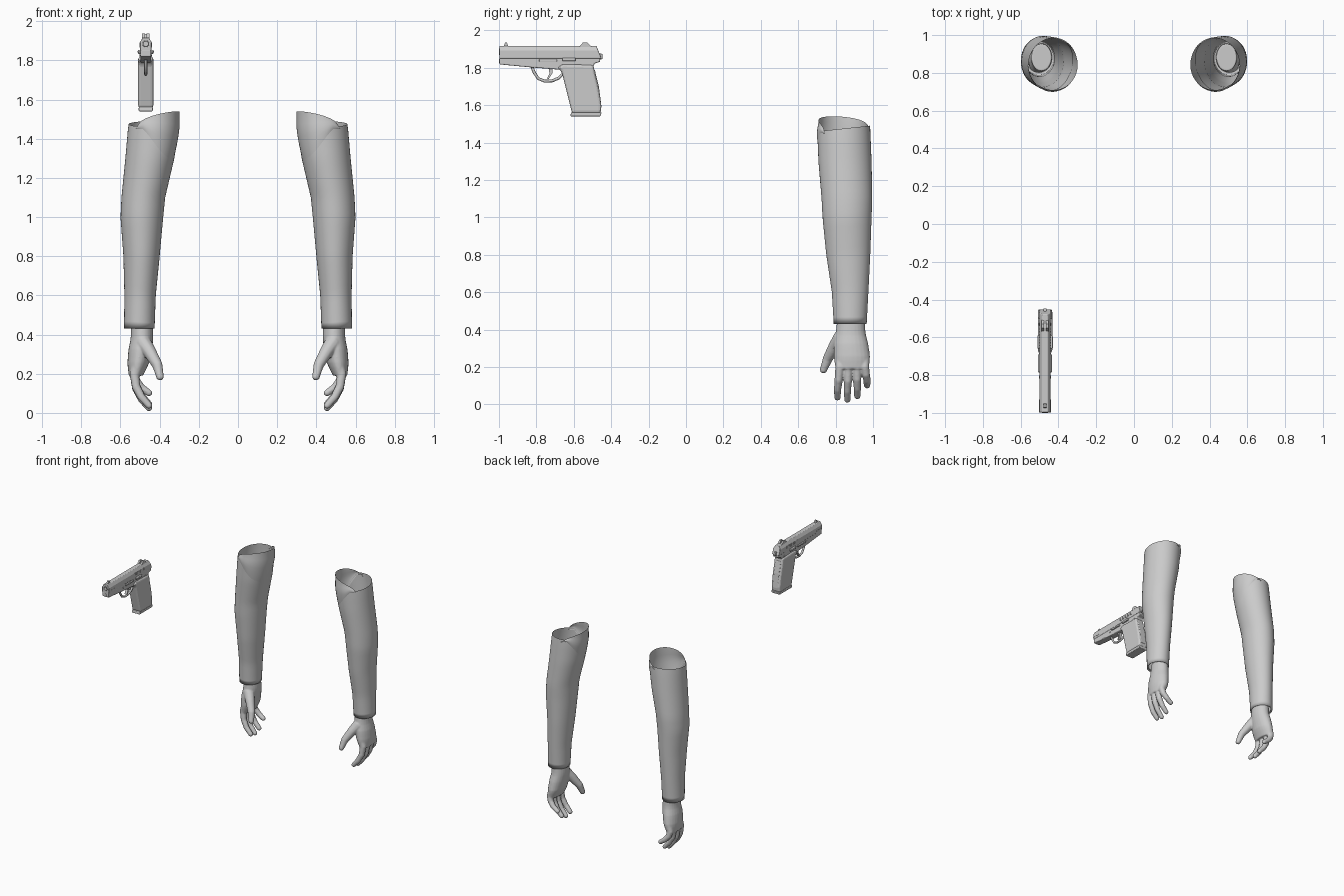
import bpy, bmesh
from math import sin, cos, pi, radians
from mathutils import Vector, Matrix

if "Cube" in bpy.data.objects:
    bpy.data.objects.remove(bpy.data.objects["Cube"])

grey = bpy.data.materials.new("plain_grey")
grey.use_nodes = True
grey.diffuse_color = (0.6, 0.6, 0.6, 1)
grey.node_tree.nodes["Principled BSDF"].inputs["Base Color"].default_value = (0.6, 0.6, 0.6, 1)
GX = -0.471  # pistol centre line


def finish(name, bm, smooth=None, bevel=0, mirror=False, blend=False):
    if smooth != "open":
        bmesh.ops.recalc_face_normals(bm, faces=bm.faces)
    mesh = bpy.data.meshes.new(name)
    bm.to_mesh(mesh)
    bm.free()
    mesh.materials.append(grey)
    ob = bpy.data.objects.new(name, mesh)
    bpy.context.collection.objects.link(ob)
    if smooth:
        mesh.shade_smooth()
    if blend:
        m = ob.modifiers.new("blend", "REMESH")
        m.mode, m.voxel_size, m.use_smooth_shade = "VOXEL", 0.005, True
        m = ob.modifiers.new("soften", "SMOOTH")
        m.iterations = 5
    if bevel:
        m = ob.modifiers.new("bevel", "BEVEL")
        m.width, m.segments, m.limit_method = bevel, 3, "ANGLE"
    if mirror:
        m = ob.modifiers.new("mirror", "MIRROR")
        m.use_mirror_merge = False
    return ob


def section(table, z):
    """Interpolated x0, x1, y0, y1 of a cross-section at height z."""
    z = min(max(z, table[0][0]), table[-1][0])
    for a, b in zip(table, table[1:]):
        if z <= b[0]:
            t = (z - a[0]) / (b[0] - a[0])
            return [p + (q - p) * t for p, q in zip(a[1:], b[1:])]


def skin(bm, table, lo, hi, rows, a0=0, a1=360, cols=48, swell=lambda t: 1):
    """Tube wall between two edge curves, following the section table."""
    grid = []
    for i in range(rows + 1):
        ring = []
        for j in range(cols + 1 if a1 - a0 < 360 else cols):
            a = radians(a0 + (a1 - a0) * j / cols)
            z = lo(a) + (hi(a) - lo(a)) * i / rows
            x0, x1, y0, y1 = section(table, z)
            s = swell(i / rows) / 2
            ring.append(bm.verts.new(((x0 + x1) / 2 + (x1 - x0) * s * cos(a),
                                      (y0 + y1) / 2 + (y1 - y0) * s * sin(a), z)))
        grid.append(ring)
    for low, up in zip(grid, grid[1:]):
        n = len(low)
        for j in range(n if a1 - a0 == 360 else n - 1):
            k = (j + 1) % n
            bm.faces.new((low[j], low[k], up[k], up[j]))
    return grid


# Sleeves: open tubes whose rim dips at the inner front
SLEEVE = [(0.43, .426, .582, .79, .966), (0.6, .42, .58, .78, .975), (0.8, .40, .585, .75, .985),
          (1.0, .382, .6, .73, .992), (1.1, .372, .595, .725, .996), (1.3, .325, .575, .708, .992),
          (1.45, .302, .562, .703, .986), (1.54, .296, .55, .708, .98)]


def rim(a):
    return 1.475 + 0.015 * sin(a) - 0.17 * max(0, cos(a - radians(205))) ** 1.1


bm = bmesh.new()
rings = skin(bm, SLEEVE, lambda a: 0.43, rim, 28)
hem = bmesh.ops.extrude_edge_only(bm, edges=[e for e in bm.edges if all(v in rings[0] for v in e.verts)])
for v in hem["geom"]:
    if isinstance(v, bmesh.types.BMVert):
        v.co.x, v.co.y, v.co.z = .504 + (v.co.x - .504) * .85, .878 + (v.co.y - .878) * .85, .437
finish("sleeves", bm, "open", mirror=True)

# Upper front panels rising above the sleeve rim
bm = bmesh.new()
skin(bm, SLEEVE, lambda a: rim(a) - 0.015,
     lambda a: 1.46 + 0.08 * max(0, cos((a - radians(205)) * 0.85)) ** 0.5, 8, 98, 312, 36,
     lambda t: 0.985 + 0.04 * sin(pi * min(1, t * 1.1)))
finish("upper_sleeve_panels", bm, "open", mirror=True)

# Hands: lofted palm with chains of spheres for the digits
PALM = [(0.19, .485, .558, .80, .975), (0.25, .455, .565, .79, .985), (0.32, .44, .56, .79, .975),
        (0.38, .432, .548, .80, .96), (0.46, .435, .545, .81, .955)]
bm = bmesh.new()
rings = skin(bm, PALM, lambda a: 0.19, lambda a: 0.46, 12, cols=24)
bm.faces.new(rings[0])
bm.faces.new(rings[-1])


def digit(path, r0, r1, steps=8):
    pts = [Vector(p) for p in path]
    total = (len(pts) - 1) * steps
    for k in range(total + 1):
        i = min(k // steps, len(pts) - 2)
        p = pts[i].lerp(pts[i + 1], k / steps - i)
        bmesh.ops.create_icosphere(bm, subdivisions=2, radius=r0 + (r1 - r0) * k / total,
                                   matrix=Matrix.Translation(p))


for base_y, tip_y, tip_z in ((.822, .81, .038), (.868, .863, .026), (.914, .916, .045), (.955, .968, .102)):
    drop = 0.21 - tip_z
    digit([(.515, base_y, .25), (.53, base_y, .20), (.52, (base_y + tip_y) / 2, .21 - drop * .45),
           (.493, tip_y, .21 - drop * .75), (.455, tip_y, tip_z)], .027, .018)
digit([(.485, .83, .36), (.45, .795, .31), (.412, .758, .245), (.398, .735, .185)], .042, .02)
finish("hands", bm, "smooth", mirror=True, blend=True)


def prism(name, pts, width, bevel=0.0, x=GX):
    """Side profile in (y, z) extruded across x."""
    bm = bmesh.new()
    sides = [[bm.verts.new((x + s * width / 2, y, z)) for y, z in pts] for s in (-1, 1)]
    bm.faces.new(sides[0])
    bm.faces.new(sides[1])
    for i in range(len(pts)):
        j = (i + 1) % len(pts)
        bm.faces.new((sides[0][i], sides[0][j], sides[1][j], sides[1][i]))
    return finish(name, bm, bevel=bevel)


def block(name, y0, y1, z0, z1, width, bevel=0.0, x=GX):
    return prism(name, [(y0, z0), (y1, z0), (y1, z1), (y0, z1)], width, bevel, x)


def rod(name, centre, r, length, axis):
    bm = bmesh.new()
    turn = Matrix.Rotation(pi / 2, 4, "X" if axis == "y" else "Y")
    bmesh.ops.create_cone(bm, cap_ends=True, segments=20, radius1=r, radius2=r, depth=length,
                          matrix=Matrix.Translation(centre) @ turn)
    return finish(name, bm)


def loop_wire(name, pts, r, closed=False):
    curve = bpy.data.curves.new(name, "CURVE")
    curve.dimensions, curve.bevel_depth, curve.bevel_resolution = "3D", r, 2
    spline = curve.splines.new("POLY")
    spline.points.add(len(pts) - 1)
    for p, co in zip(spline.points, pts):
        p.co = (*co, 1)
    spline.use_cyclic_u = closed
    curve.materials.append(grey)
    ob = bpy.data.objects.new(name, curve)
    bpy.context.collection.objects.link(ob)


# Pistol slide: chamfered section swept back to a sloping rear, with a recessed bore
bm = bmesh.new()
half = [(.03, 1.85), (.03, 1.892), (.016, 1.917)]
outline = half + [(-x, z) for x, z in reversed(half)]
ends = [[bm.verts.new((GX + x, y - (0 if y < -.9 else (z - 1.85) * .4), z)) for x, z in outline]
        for y in (-.998, -.452)]
for i in range(6):
    j = (i + 1) % 6
    bm.faces.new((ends[0][i], ends[0][j], ends[1][j], ends[1][i]))
bm.faces.new(ends[0])
bm.faces.new(ends[1])
slide = finish("slide", bm, bevel=0.004)
bore = rod("bore_cutter", (GX, -.98, 1.885), .013, .08, "y")
bore.hide_render = bore.hide_viewport = True
cut = slide.modifiers.new("bore", "BOOLEAN")
cut.operation, cut.object = "DIFFERENCE", bore
loop_wire("muzzle_ring", [(GX + .015 * cos(a * pi / 10), -.997, 1.885 + .015 * sin(a * pi / 10))
                          for a in range(20)], .003, True)
rod("guide_rod", (GX, -.98, 1.836), .01, .04, "y")

# Frame, grip and magazine base
prism("frame", [(-.998, 1.818), (-.83, 1.802), (-.68, 1.79), (-.5, 1.79), (-.49, 1.822), (-.458, 1.832),
                (-.462, 1.856), (-.998, 1.856)], .056, .006)
prism("grip", [(-.69, 1.80), (-.665, 1.78), (-.645, 1.70), (-.62, 1.60), (-.609, 1.556), (-.455, 1.556),
               (-.453, 1.60), (-.468, 1.69), (-.486, 1.765), (-.495, 1.815), (-.66, 1.82)], .077, .014)
prism("magazine_base", [(-.618, 1.54), (-.456, 1.54), (-.452, 1.562), (-.615, 1.562)], .072, .005)
prism("grip_backstrap", [(-.52, 1.79), (-.49, 1.70), (-.475, 1.60), (-.451, 1.585), (-.466, 1.70),
                         (-.488, 1.79)], .05, .006)

# Trigger and guard
loop_wire("trigger_guard", [(GX, y, z) for y, z in ((-.825, 1.81), (-.812, 1.775), (-.79, 1.742), (-.755, 1.728),
                                                    (-.715, 1.73), (-.68, 1.745), (-.66, 1.765))], .008)
prism("trigger", [(-.735, 1.80), (-.715, 1.80), (-.715, 1.77), (-.735, 1.738), (-.743, 1.742), (-.73, 1.77)], .02)

# Sights and hammer
prism("front_sight", [(-.975, 1.912), (-.95, 1.912), (-.957, 1.934), (-.968, 1.934)], .014)
for side in (-1, 1):
    prism("rear_sight", [(-.57, 1.912), (-.505, 1.912), (-.53, 1.936), (-.55, 1.936)], .014, x=GX + side * .012)
block("hammer", -.475, -.447, 1.845, 1.875, .018, .005)

# Slide serrations, side levers and pins on both sides
for side in (-1, 1):
    face = GX + side * .03
    for k in range(10):
        y = -.69 + k * .0145
        block("serration", y, y + .007, 1.872, 1.891, .004, x=face)
    block("slide_groove_trim", -.998, -.93, 1.866, 1.870, .003, x=face)
    block("slide_stop_lever", -.785, -.69, 1.832, 1.846, .018, .004, x=GX + side * .028)
    block("safety_lever", -.66, -.59, 1.835, 1.853, .022, .005, x=GX + side * .03)
    for y, z in ((-.81, 1.83), (-.64, 1.815), (-.53, 1.82)):
        rod("frame_pin", (GX + side * .027, y, z), .007, .008, "x")
